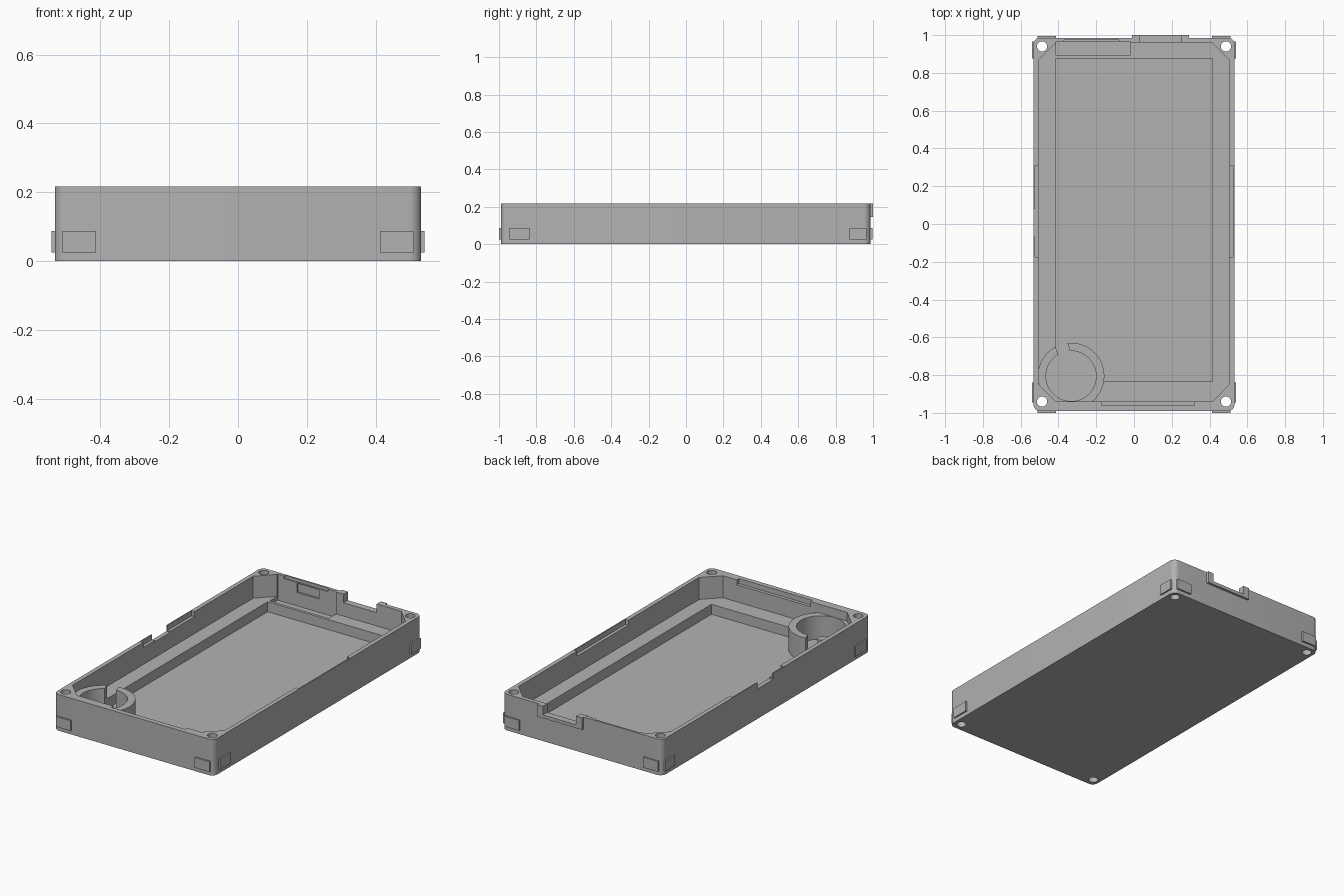
import bpy, bmesh, math
from mathutils import Vector

if "Cube" in bpy.data.objects:
    bpy.data.objects.remove(bpy.data.objects["Cube"], do_unlink=True)

grey = bpy.data.materials.new("plain_grey")
grey.use_nodes = True
colour = (0.45, 0.45, 0.45, 1)
grey.diffuse_color = colour
grey.node_tree.nodes["Principled BSDF"].inputs["Base Color"].default_value = colour


def prism(name, outline, z0, z1):
    """Upright solid from a flat outline."""
    bm = bmesh.new()
    face = bm.faces.new([bm.verts.new((x, y, z0)) for x, y in outline])
    top = bmesh.ops.extrude_face_region(bm, geom=[face])["geom"]
    for v in top:
        if isinstance(v, bmesh.types.BMVert):
            v.co.z = z1
    bmesh.ops.recalc_face_normals(bm, faces=bm.faces)
    mesh = bpy.data.meshes.new(name)
    bm.to_mesh(mesh)
    bm.free()
    mesh.materials.append(grey)
    ob = bpy.data.objects.new(name, mesh)
    bpy.context.collection.objects.link(ob)
    return ob


def rect(x0, x1, y0, y1):
    return [(x0, y0), (x1, y0), (x1, y1), (x0, y1)]


def box(name, x0, x1, y0, y1, z0, z1):
    return prism(name, rect(x0, x1, y0, y1), z0, z1)


def disc(cx, cy, r, n=48):
    return [(cx + r * math.cos(2 * math.pi * i / n),
             cy + r * math.sin(2 * math.pi * i / n)) for i in range(n)]


def rounded(x0, x1, y0, y1, r, steps):
    """Rectangle with rounded corners; one step gives a chamfer."""
    pts = []
    corners = [(x1 - r, y1 - r), (x0 + r, y1 - r), (x0 + r, y0 + r), (x1 - r, y0 + r)]
    for q, (cx, cy) in enumerate(corners):
        for i in range(steps + 1):
            a = math.pi / 2 * (q + i / steps)
            pts.append((cx + r * math.cos(a), cy + r * math.sin(a)))
    return pts


def select(ob):
    bpy.ops.object.select_all(action='DESELECT')
    ob.select_set(True)
    bpy.context.view_layer.objects.active = ob


def cut(ob, cutter):
    """Subtract a cutter, then discard it."""
    cutter.hide_render = True
    mod = ob.modifiers.new("cut", 'BOOLEAN')
    mod.operation, mod.solver, mod.object = 'DIFFERENCE', 'EXACT', cutter
    select(ob)
    bpy.ops.object.modifier_apply(modifier=mod.name)
    bpy.data.objects.remove(cutter, do_unlink=True)


def smooth(ob):
    select(ob)
    bpy.ops.object.shade_smooth_by_angle(angle=math.radians(30))


H, LEDGE, FLOOR, OVER = 0.217, 0.085, 0.025, 0.3
RX, RY, R_IN, R_OUT = -0.333, -0.805, 0.133, 0.176

# Tray shell with chamfered cavity and stepped floor
tray = prism("tray", rounded(-0.532, 0.532, -0.99, 0.986, 0.035, 8), 0, H)
cut(tray, prism("cavity", rounded(-0.506, 0.506, -0.94, 0.96, 0.093, 1), LEDGE, OVER))
cut(tray, box("floor_recess", -0.415, 0.415, -0.835, 0.875, FLOOR, OVER))

# Corner screw holes
for sx in (-1, 1):
    for y in (-0.94, 0.94):
        cut(tray, prism("screw_hole", disc(0.487 * sx, y, 0.027, 32), -0.1, OVER))

# Round well inside the holder
cut(tray, prism("well", disc(RX, RY, R_IN), FLOOR, OVER))

# Back wall pocket, its small inset and its top groove
cut(tray, box("back_pocket", -0.412, -0.02, 0.892, 0.967, 0.06, OVER))
cut(tray, box("back_inset", -0.285, -0.14, 0.95, 0.978, 0.14, 0.195))
cut(tray, box("back_groove", -0.37, -0.08, 0.95, 0.975, 0.2, OVER))

# Snap grooves along the rim
cut(tray, box("front_groove", -0.17, 0.32, -0.96, -0.93, 0.187, OVER))
cut(tray, box("right_groove", 0.49, 0.525, -0.175, 0.31, 0.187, OVER))
for y0, y1 in ((-0.175, -0.065), (0.08, 0.31)):
    cut(tray, box("left_groove", -0.525, -0.49, y0, y1, 0.187, OVER))

# Rim notches in the side and back walls
cut(tray, box("side_notch", -0.6, -0.48, -0.065, 0.08, 0.18, OVER))
cut(tray, box("back_notch", 0.03, 0.25, 0.93, 1.1, 0.165, OVER))
smooth(tray)

# Raised frame around the back notch
frame = box("back_notch_frame", -0.01, 0.29, 0.98, 1.0, 0.145, H)
cut(frame, box("frame_notch", 0.03, 0.25, 0.9, 1.1, 0.165, OVER))

# Split ring holder
ring = prism("ring_holder", disc(RX, RY, R_OUT, 64), 0.02, 0.165)
cut(ring, prism("ring_bore", disc(RX, RY, R_IN), 0, OVER))
direction = Vector((math.cos(math.radians(107)), math.sin(math.radians(107))))
side = Vector((-direction.y, direction.x)) * 0.033
centre = Vector((RX, RY))
near, far = centre + direction * 0.08, centre + direction * 0.25
slot = [near - side, far - side, far + side, near + side]
cut(ring, prism("ring_slot", [tuple(p) for p in slot], LEDGE * 0.3, OVER))
smooth(ring)

# Raised pads around the corners
for s, label in ((-1, "left"), (1, "right")):
    xa, xb = sorted((0.412 * s, 0.51 * s))
    box("front_pad_" + label, xa, xb, -1.0, -0.975, 0.025, 0.087)
    box("back_pad_" + label, xa, xb, 0.972, 0.996, 0.025, 0.087)
    xa, xb = sorted((0.52 * s, 0.541 * s))
    box("side_front_pad_" + label, xa, xb, -0.945, -0.838, 0.025, 0.087)
    box("side_back_pad_" + label, xa, xb, 0.875, 0.965, 0.025, 0.087)
